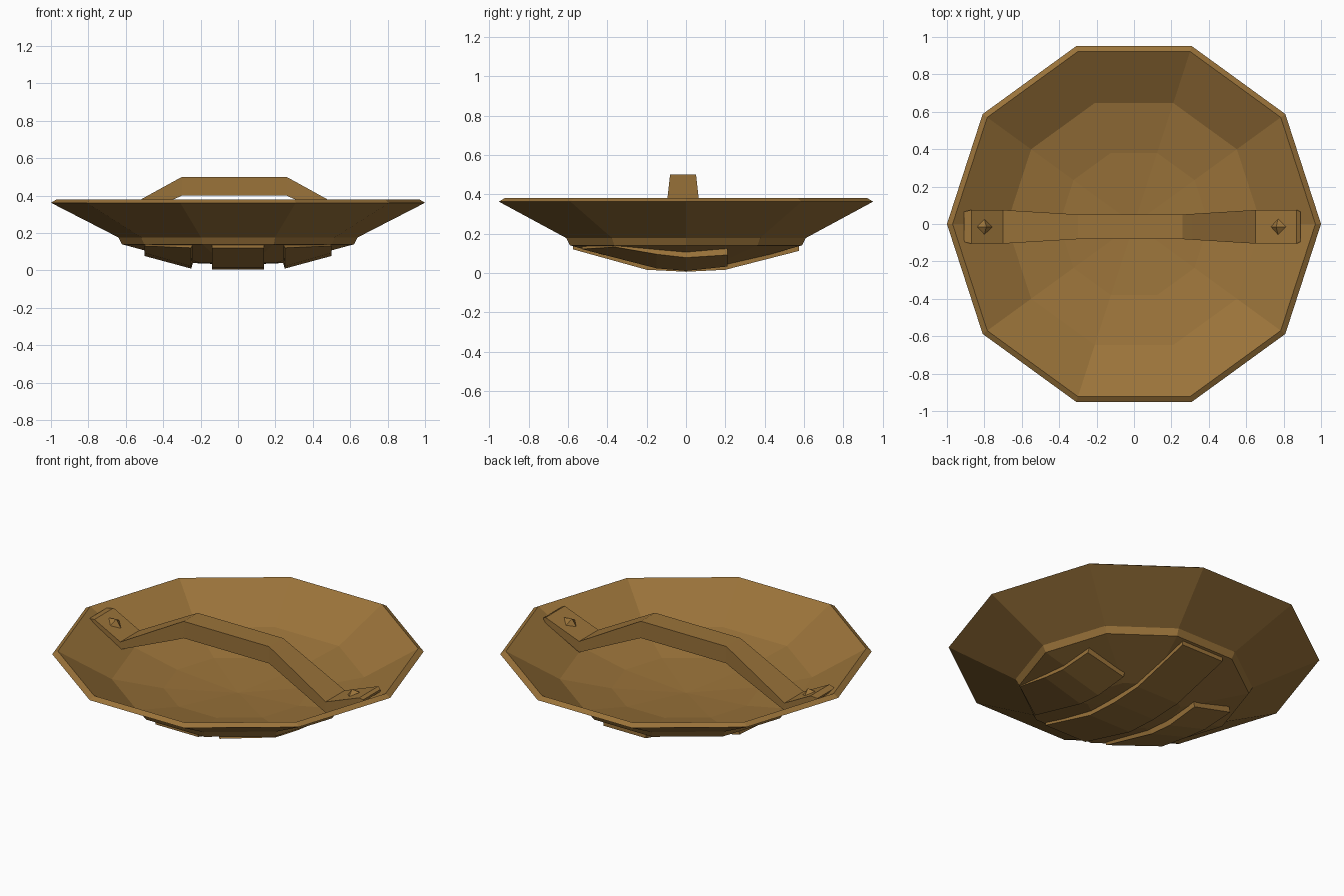
import bpy, bmesh, math

if "Cube" in bpy.data.objects:
    bpy.data.objects.remove(bpy.data.objects["Cube"])

brown = bpy.data.materials.new("aged_bronze_brown")
brown.diffuse_color = (0.325, 0.172, 0.042, 1)
brown.use_nodes = True
brown.node_tree.nodes["Principled BSDF"].inputs["Base Color"].default_value = brown.diffuse_color
SIDES = 10


def make(name, verts, faces):
    me = bpy.data.meshes.new(name)
    me.from_pydata(verts, [], faces)
    bm = bmesh.new()
    bm.from_mesh(me)
    bmesh.ops.recalc_face_normals(bm, faces=bm.faces)
    bm.to_mesh(me)
    bm.free()
    me.materials.append(brown)
    ob = bpy.data.objects.new(name, me)
    bpy.context.collection.objects.link(ob)
    return ob


def loft(name, sections):
    """Join equal-length closed sections into a capped solid."""
    n = len(sections[0])
    faces = [tuple(range(n)), tuple(range((len(sections) - 1) * n, len(sections) * n))]
    for s in range(len(sections) - 1):
        for i in range(n):
            j = (i + 1) % n
            faces.append((s * n + i, s * n + j, (s + 1) * n + j, (s + 1) * n + i))
    return make(name, [p for sec in sections for p in sec], faces)


def ring(r, z):
    return [(r * math.cos(2 * math.pi * i / SIDES), r * math.sin(2 * math.pi * i / SIDES), z)
            for i in range(SIDES)]


# shield dish: ten-sided profile, from outer centre over the rim to inner centre
profile = [(0.001, 0.03), (0.25, 0.04), (0.62, 0.14), (0.64, 0.177), (1.0, 0.362),
           (0.97, 0.38), (0.68, 0.212), (0.40, 0.155), (0.001, 0.125)]
loft("shield_dish", [ring(r, z) for r, z in profile])


def under(x, y):
    """Height of the dish's lower face at a point."""
    r = max(x * math.cos(a) + y * math.sin(a)
            for a in (math.radians(18 + 36 * k) for k in range(SIDES))) / math.cos(math.radians(18))
    if r < 0.25:
        return 0.03 + 0.01 * r / 0.25
    return 0.04 + 0.10 * (r - 0.25) / 0.37


# raised straps on the lower face, thinner towards the ends
def strap(name, stations, xa, xb, lean=0.0):
    secs = []
    for ya, yb, da, db in stations:
        za, zb = under(xa, ya), under(xb, yb)
        secs.append([(xa, ya, za - da), (xb, yb, zb - db),
                     (xb - lean, yb, zb + 0.012), (xa - lean, ya, za + 0.012)])
    loft(name, secs)


strap("middle_strap", [(y, y, d, d) for y, d in
                       ((-0.575, 0.016), (-0.2, 0.026), (0, 0.03), (0.2, 0.026), (0.575, 0.024))],
      -0.14, 0.14)
for side, label in ((-1, "left"), (1, "right")):
    strap(label + "_strap", [(-0.53, -0.36, 0.015, 0.008), (-0.15, -0.15, 0.03, 0.026),
                             (0, 0, 0.03, 0.03), (0.21, 0.21, 0.03, 0.035)],
          side * 0.25, side * 0.5, side * 0.012)

# handle: x, top z, bottom z, half width; the pads rest on the inner wall
CY = -0.015
path = [(-0.91, 0.360, 0.350, 0.08), (-0.87, 0.368, 0.335, 0.09), (-0.70, 0.280, 0.235, 0.09),
        (-0.35, 0.473, 0.378, 0.069), (-0.30, 0.50, 0.40, 0.066), (0.26, 0.50, 0.40, 0.066),
        (0.31, 0.473, 0.378, 0.069), (0.65, 0.285, 0.22, 0.09), (0.87, 0.368, 0.335, 0.09),
        (0.89, 0.358, 0.345, 0.08)]
loft("grip_handle", [[(x, CY - w, b), (x, CY + w, b), (x, CY + w, t), (x, CY - w, t)]
                     for x, t, b, w in path])

# pointed rivets on the handle pads
for x, z, tilt, label in ((-0.80, 0.331, -1, "left"), (0.77, 0.330, 1, "right")):
    d = 0.042
    base = [(x - d, CY, z - tilt * 0.02), (x, CY - d, z),
            (x + d, CY, z + tilt * 0.02), (x, CY + d, z)]
    make(label + "_rivet", base + [(x - tilt * 0.01, CY, z + 0.026)],
         [(0, 1, 4), (1, 2, 4), (2, 3, 4), (3, 0, 4), (3, 2, 1, 0)])
